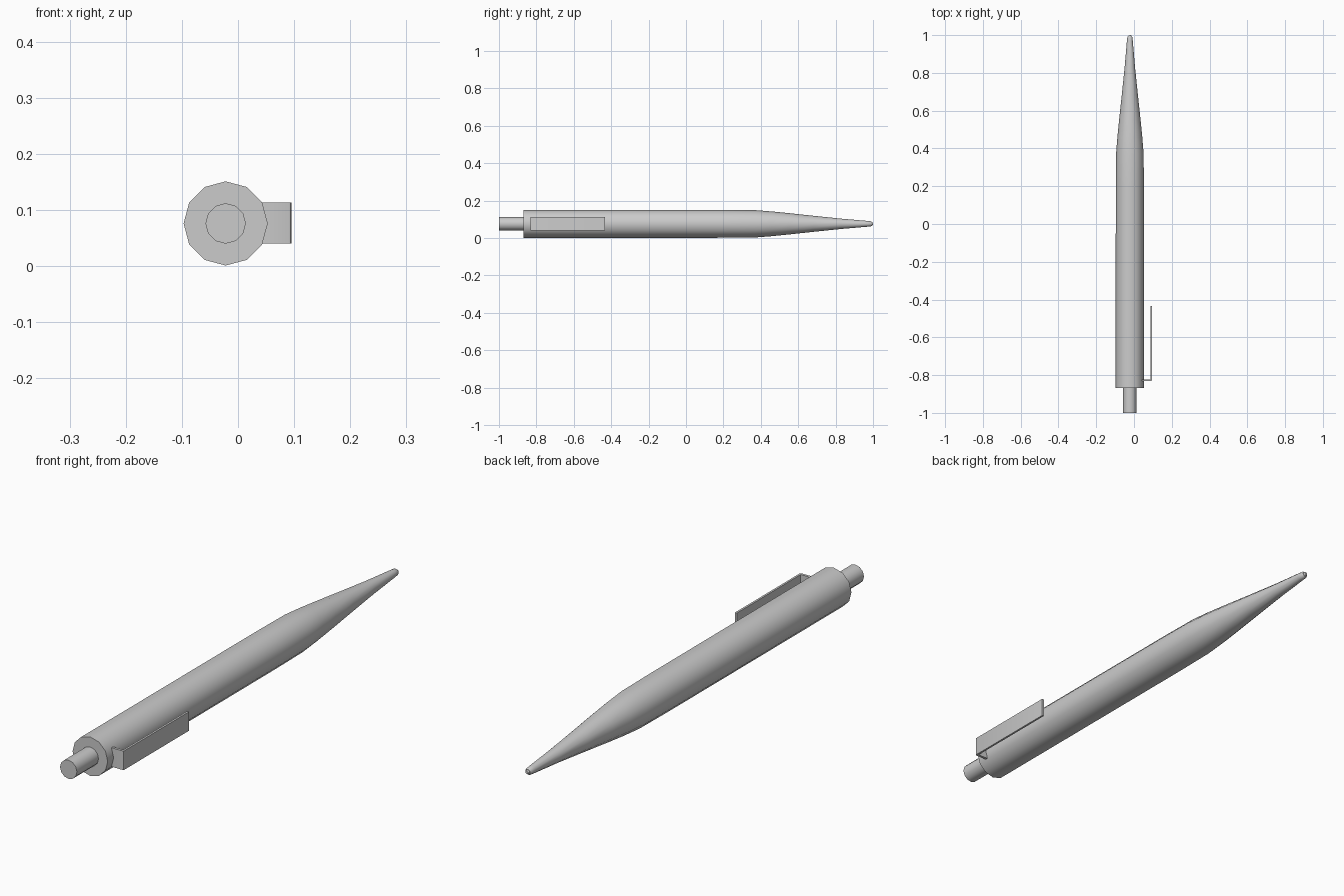
import bpy, bmesh, math

if "Cube" in bpy.data.objects:
    bpy.data.objects.remove(bpy.data.objects["Cube"])

AX, AZ = -0.022, 0.076   # pen axis
SIDES = 12


def finish(name, bm, smooth=True):
    bmesh.ops.recalc_face_normals(bm, faces=bm.faces)
    mesh = bpy.data.meshes.new(name)
    bm.to_mesh(mesh)
    bm.free()
    ob = bpy.data.objects.new(name, mesh)
    bpy.context.collection.objects.link(ob)
    bpy.ops.object.select_all(action='DESELECT')
    ob.select_set(True)
    bpy.context.view_layer.objects.active = ob
    if smooth:
        bpy.ops.object.shade_smooth_by_angle(angle=math.radians(40))
    return ob


def lathe(name, profile):
    """Revolve (y, radius) rings about the pen axis and cap both ends."""
    bm = bmesh.new()
    rings = []
    for y, r in profile:
        rings.append([bm.verts.new((AX + r * math.cos(math.tau * i / SIDES), y,
                                    AZ + r * math.sin(math.tau * i / SIDES)))
                      for i in range(SIDES)])
    for a, b in zip(rings, rings[1:]):
        for i in range(SIDES):
            j = (i + 1) % SIDES
            bm.faces.new((a[i], a[j], b[j], b[i]))
    bm.faces.new(rings[0])
    bm.faces.new(rings[-1])
    return finish(name, bm)


# barrel with tapered nose
lathe("barrel", [(-0.868, 0.075), (0.2, 0.0745), (0.37, 0.073), (0.46, 0.066),
                 (0.55, 0.057), (0.68, 0.043), (0.83, 0.0275),
                 (0.97, 0.0155), (0.988, 0.0135), (0.994, 0.010)])

# writing tip
lathe("ball_tip", [(0.98, 0.008), (0.996, 0.008), (1.0, 0.005)])

# push button
lathe("push_button", [(-1.0, 0.036), (-0.86, 0.036)])

# pocket clip: bent L-shaped strip, extruded in z
outline = [(0.04, -0.832), (0.090, -0.832), (0.0935, -0.8305), (0.095, -0.827),
           (0.095, -0.434), (0.087, -0.434), (0.087, -0.822), (0.04, -0.822)]
bm = bmesh.new()
face = bm.faces.new([bm.verts.new((x, y, 0.040)) for x, y in outline])
ext = bmesh.ops.extrude_face_region(bm, geom=[face])
bmesh.ops.translate(bm, vec=(0, 0, 0.073),
                    verts=[g for g in ext["geom"] if isinstance(g, bmesh.types.BMVert)])
finish("pocket_clip", bm)
